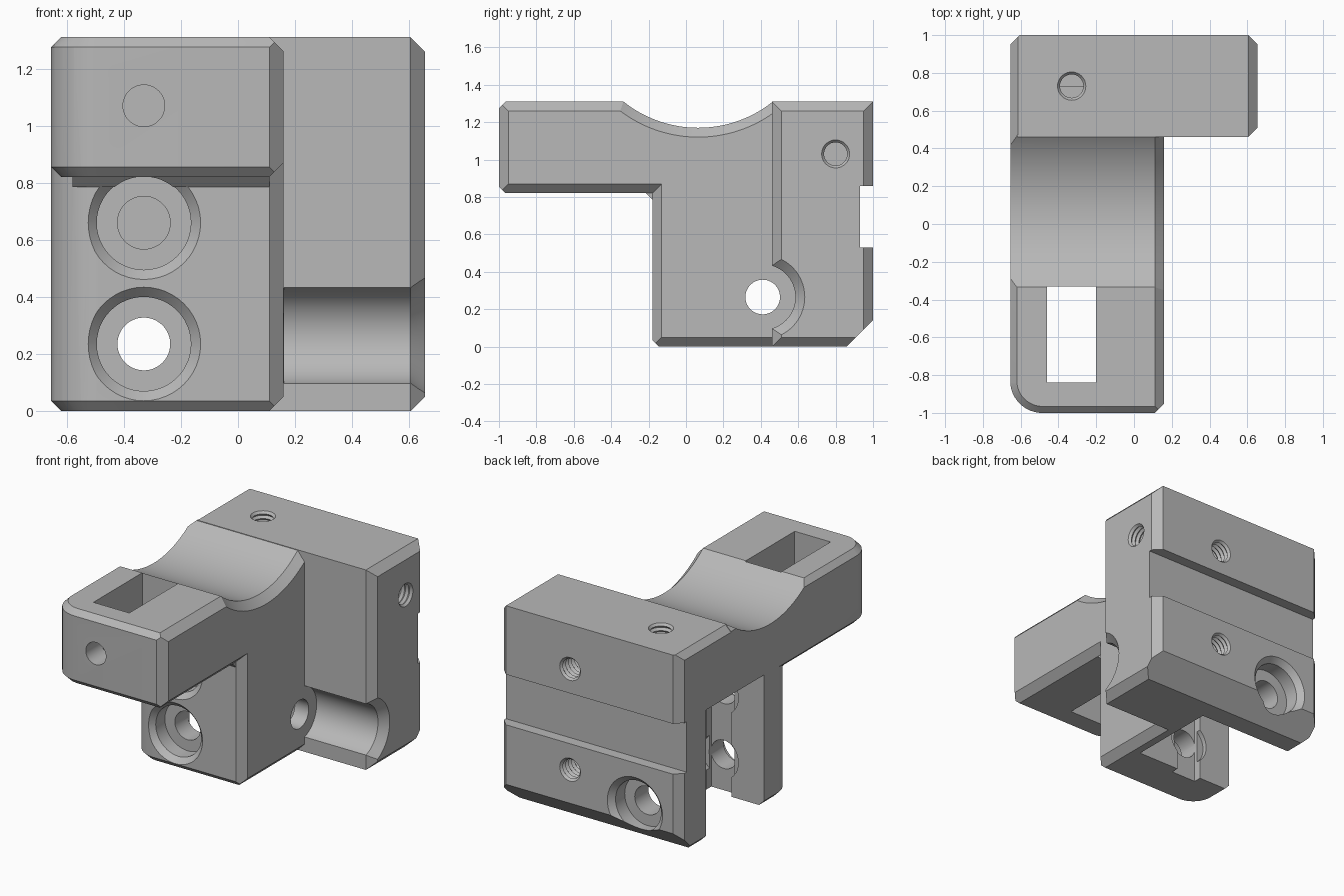
import bpy, bmesh, math
from mathutils import Vector

default = bpy.data.objects.get("Cube")
if default:
    bpy.data.objects.remove(default)

metal = bpy.data.materials.new("plain grey")
metal.use_nodes = True
GREY = (0.48, 0.48, 0.48, 1)
metal.diffuse_color = GREY
metal.node_tree.nodes["Principled BSDF"].inputs["Base Color"].default_value = GREY

LEFT, RIGHT, TOP, EDGE = -0.655, 0.655, 1.31, 0.05
ARM_SIDE, HOLE_X = 0.16, -0.33


def finish(name, bm):
    bmesh.ops.recalc_face_normals(bm, faces=bm.faces)
    mesh = bpy.data.meshes.new(name)
    bm.to_mesh(mesh)
    bm.free()
    mesh.materials.append(metal)
    obj = bpy.data.objects.new(name, mesh)
    bpy.context.collection.objects.link(obj)
    return obj


def slice_off(bm, point, normal):
    """Trim everything beyond a plane and close the gap."""
    geom = bm.verts[:] + bm.edges[:] + bm.faces[:]
    cut = bmesh.ops.bisect_plane(bm, geom=geom, plane_co=point, plane_no=normal,
                                 clear_outer=True)["geom_cut"]
    edges = [e for e in cut if isinstance(e, bmesh.types.BMEdge)]
    if edges:
        bmesh.ops.contextual_create(bm, geom=edges)


def block(name, low, high, chamfers=(), round_radius=0, rims=()):
    """Box with chamfered edges and an optional rounded front corner on -x."""
    bm = bmesh.new()
    bmesh.ops.create_cube(bm, size=1)
    for v in bm.verts:
        v.co = [h if c > 0 else l for c, l, h in zip(v.co, low, high)]
    if round_radius:
        steps = 10
        centre = Vector((low[0] + round_radius, low[1] + round_radius, 0))
        normals = [Vector((-math.cos(t), -math.sin(t), 0))
                   for t in (i * math.pi / 2 / steps for i in range(steps + 1))]
        for n in normals[1:-1]:
            slice_off(bm, centre + n * round_radius, n)
        # chamfered rim that follows the rounded corner
        for side, size in rims:
            z = high[2] if side > 0 else low[2]
            for n in normals:
                p = centre + n * (round_radius - size)
                slice_off(bm, (p.x, p.y, z), n + Vector((0, 0, side)))
    for direction, size in chamfers:
        n = Vector(direction)
        p = Vector([h if d > 0 else l for d, l, h in zip(n, low, high)])
        slice_off(bm, p - n * size / 2, n)
    return finish(name, bm)


def lathe(name, origin, axis, profile, sides=48):
    """Solid of revolution; profile is (distance along axis, radius)."""
    bm = bmesh.new()
    turn = Vector(axis).to_track_quat('Z', 'Y')
    rings = []
    for d, r in profile:
        angles = [2 * math.pi * i / sides for i in range(sides)]
        rings.append([bm.verts.new(Vector(origin) + turn @ Vector(
            (r * math.cos(a), r * math.sin(a), d))) for a in angles])
    for a, b in zip(rings, rings[1:]):
        for i in range(sides):
            j = (i + 1) % sides
            bm.faces.new((a[i], a[j], b[j], b[i]))
    bm.faces.new(rings[0])
    bm.faces.new(rings[-1])
    return finish(name, bm)


def threaded(origin, axis, length):
    pitch = 0.015
    zigzag = [(i * pitch, 0.062 if i % 2 else 0.075)
              for i in range(-1, int(length / pitch))]
    zigzag[0] = (-pitch, 0.075)
    return lathe("thread_cutter", origin, axis, zigzag, 32)


def combine(target, other, operation):
    mod = target.modifiers.new("combine", 'BOOLEAN')
    mod.operation, mod.solver, mod.object = operation, 'EXACT', other
    graph = bpy.context.evaluated_depsgraph_get()
    graph.update()
    result = bpy.data.meshes.new_from_object(target.evaluated_get(graph))
    target.modifiers.clear()
    target.data = result
    bpy.data.objects.remove(other)


# Overhanging arm, lower wall and the small inside-corner fillet
side_edges = [((1, 0, 1), EDGE), ((1, 0, -1), EDGE), ((1, -1, 0), EDGE)]
body = block("mounting_bracket", (LEFT, -1, 0.82), (ARM_SIDE, 0.47, TOP),
             side_edges, 0.17, [(1, 0.035), (-1, 0.035)])
wall = block("lower_wall", (LEFT, -0.18, 0), (ARM_SIDE, 0.47, 1.1),
             side_edges[1:], 0.17, [(-1, 0.035)])
combine(body, wall, 'UNION')
fillet = block("corner_fillet", (-0.58, -0.215, 0.785), (0.11, -0.1, 0.88),
               [((0, -1, -1), 0.035)])
combine(body, fillet, 'UNION')

# Curved saddle with a chamfered rim
saddle = lathe("saddle_cutter", (ARM_SIDE, 0.065, 1.81), (-1, 0, 0),
               [(-0.02, 0.71), (EDGE, 0.64), (0.9, 0.64)], 160)
combine(body, saddle, 'DIFFERENCE')

# Back plate
plate = block("back_plate", (LEFT, 0.46, 0), (RIGHT, 1, TOP),
              [((1, 1, 0), EDGE), ((1, -1, 0), EDGE), ((1, 0, 1), EDGE),
               ((1, 0, -1), EDGE), ((-1, 1, 0), EDGE), ((-1, 0, 1), 0.04),
               ((-1, 0, -1), 0.035), ((0, 1, -1), 0.14)])
combine(body, plate, 'UNION')

# Rectangular pockets: slot, nut channel, arm window, back groove
pockets = [((-0.8, 0.13, -0.1), (0.06, 0.73, 0.86)),
           ((-0.42, 0.08, -0.1), (-0.24, 0.2, 0.859)),
           ((-0.46, -0.84, 0.5), (-0.2, -0.33, 1.5)),
           ((-0.8, 0.93, 0.53), (0.8, 1.1, 0.86))]
cutters = [block("pocket_cutter", *p) for p in pockets]

# Counterbored screw holes through the front wall and back plate
bore = [(0.035, 0.165), (0.13, 0.165), (0.13, 0.0925)]
for z in (0.66, 0.235):
    cutters.append(lathe("front_bore_cutter", (HOLE_X, -0.18, z), (0, 1, 0),
                         [(-0.06, 0.162), (-0.001, 0.162), (-0.001, 0.2)]
                         + bore + [(0.4, 0.0925)]))
    # shallow seat on the inner side of the wall
    cutters.append(lathe("inner_seat_cutter", (HOLE_X, 0.2, z), (0, -1, 0),
                         [(0, 0.14), (0.1, 0.14)]))
cutters.append(lathe("back_bore_cutter", (HOLE_X, 1, 0.235), (0, -1, 0),
                     [(-0.02, 0.22)] + bore + [(0.5, 0.0925)]))

# Long side bore, arm tip hole and threaded holes
cutters.append(lathe("side_bore_cutter", (RIGHT, 0.41, 0.265), (-1, 0, 0),
                     [(-0.02, 0.245), (EDGE, 0.175), (0.4945, 0.175),
                      (0.4945, 0.0925), (0.7, 0.0925)], 64))
cutters.append(lathe("tip_hole_cutter", (HOLE_X, -1, 1.07), (0, 1, 0),
                     [(-0.05, 0.073), (0.3, 0.073)]))
cutters.append(threaded((HOLE_X, 0.73, TOP), (0, 0, -1), 0.5))
cutters.append(threaded((RIGHT, 0.8, 1.03), (-1, 0, 0), 0.3))
for z in (1.02, 0.36):
    cutters.append(threaded((0.14, 1, z), (0, -1, 0), 0.25))

for cutter in cutters:
    combine(body, cutter, 'DIFFERENCE')

bpy.ops.object.select_all(action='DESELECT')
body.select_set(True)
bpy.context.view_layer.objects.active = body
bpy.ops.object.shade_smooth_by_angle(angle=math.radians(25))
